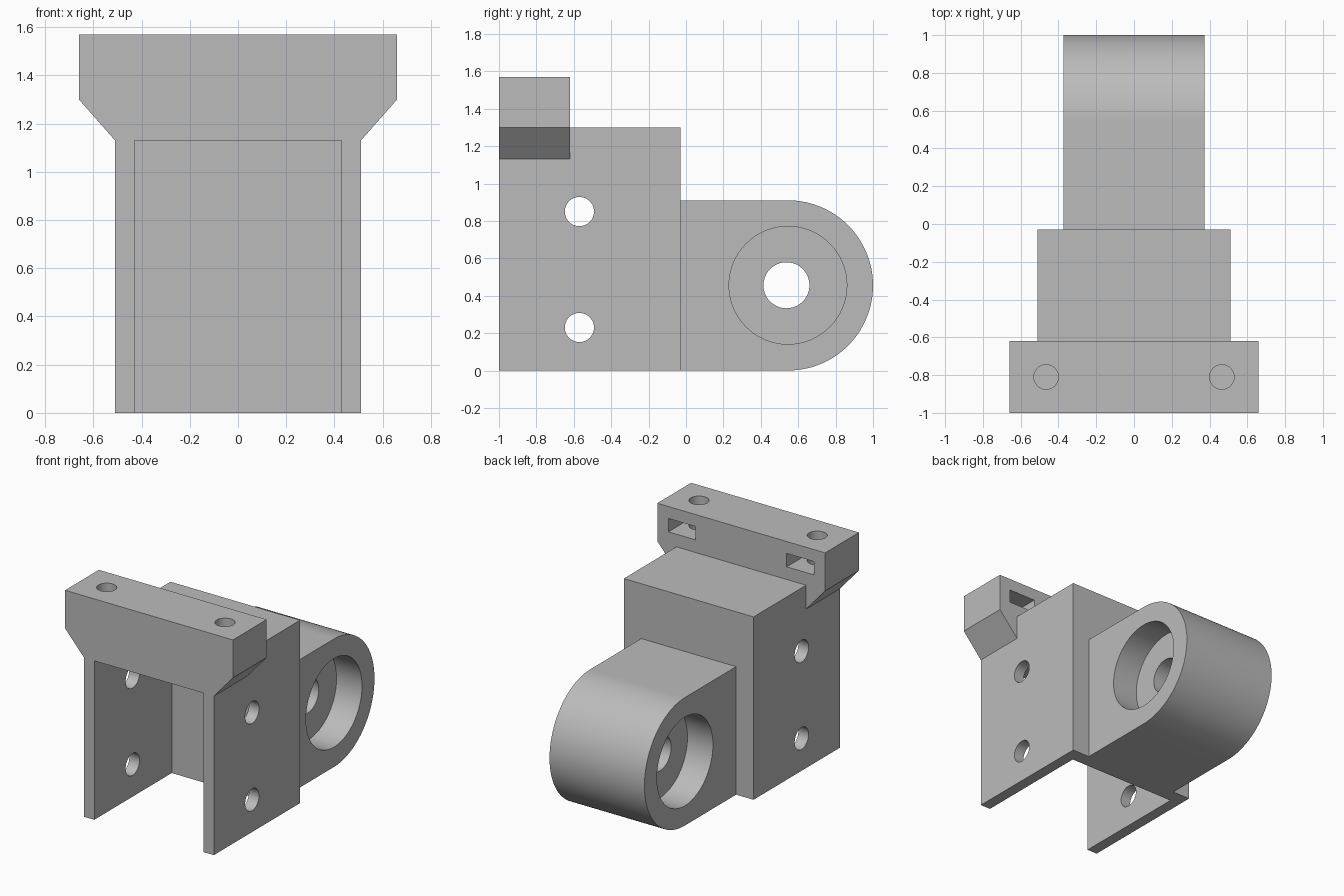
import bpy
import bmesh
import math

default_cube = bpy.data.objects.get("Cube")
if default_cube:
    bpy.data.objects.remove(default_cube, do_unlink=True)

grey = bpy.data.materials.new("plain_grey")
grey.use_nodes = True
grey.diffuse_color = (0.5, 0.5, 0.5, 1)
grey.node_tree.nodes["Principled BSDF"].inputs["Base Color"].default_value = (0.5, 0.5, 0.5, 1)


def prism(name, points, axis, lo, hi):
    """Extrude a 2D outline along an axis: x uses (y, z), y uses (x, z), z uses (x, y)."""
    place = {"x": lambda p, h: (h, p[0], p[1]),
             "y": lambda p, h: (p[0], h, p[1]),
             "z": lambda p, h: (p[0], p[1], h)}[axis]
    bm = bmesh.new()
    bottom = [bm.verts.new(place(p, lo)) for p in points]
    top = [bm.verts.new(place(p, hi)) for p in points]
    bm.faces.new(bottom)
    bm.faces.new(top)
    n = len(points)
    for i in range(n):
        j = (i + 1) % n
        bm.faces.new((bottom[i], bottom[j], top[j], top[i]))
    bmesh.ops.recalc_face_normals(bm, faces=bm.faces)
    mesh = bpy.data.meshes.new(name)
    bm.to_mesh(mesh)
    bm.free()
    mesh.materials.append(grey)
    obj = bpy.data.objects.new(name, mesh)
    bpy.context.collection.objects.link(obj)
    return obj


def rect(a, b, c, d):
    return [(a, c), (b, c), (b, d), (a, d)]


def arc(u, v, r, start=0, end=360, steps=64):
    count = steps if end - start == 360 else steps + 1
    angles = [math.radians(start + (end - start) * i / steps) for i in range(count)]
    return [(u + r * math.cos(a), v + r * math.sin(a)) for a in angles]


def combine(target, tool, operation):
    """Apply a boolean and discard the tool object."""
    mod = target.modifiers.new("boolean", "BOOLEAN")
    mod.operation = operation
    mod.solver = "EXACT"
    mod.object = tool
    tool.hide_render = True
    bpy.context.view_layer.objects.active = target
    bpy.ops.object.modifier_apply(modifier=mod.name)
    bpy.data.objects.remove(tool, do_unlink=True)


# Main housing block
bracket = prism("hinge_bracket", rect(-0.51, 0.51, -1, -0.03), "z", 0, 1.3)

# Flared mounting bar across the front top
bar_outline = [(-0.51, 1.13), (0.51, 1.13), (0.66, 1.3), (0.66, 1.57), (-0.66, 1.57), (-0.66, 1.3)]
combine(bracket, prism("mounting_bar", bar_outline, "y", -1, -0.62), "UNION")

# Rounded hinge lug at the back
lug_y, lug_z, lug_r = 0.545, 0.456, 0.455
lug_outline = [(-0.08, 0.001 + lug_z - lug_r - 0.002)] + arc(lug_y, lug_z, lug_r, -90, 90) + [(-0.08, lug_z + lug_r)]
lug_outline = [(y, max(0, z - 0.001)) for y, z in lug_outline]
combine(bracket, prism("hinge_lug", lug_outline, "x", -0.373, 0.373), "UNION")

# Channel open at the front and underside
combine(bracket, prism("channel", rect(-0.43, 0.43, -1.2, -0.13), "z", -0.2, 1.13), "DIFFERENCE")

# Hinge bore and its recess on each side
combine(bracket, prism("hinge_bore", arc(lug_y - 0.008, lug_z, 0.123), "x", -0.6, 0.6), "DIFFERENCE")
for lo, hi in ((0.173, 0.6), (-0.6, -0.173)):
    combine(bracket, prism("bore_recess", arc(lug_y, lug_z, 0.315), "x", lo, hi), "DIFFERENCE")

# Pin holes through both side walls
for z in (0.23, 0.85):
    combine(bracket, prism("pin_hole", arc(-0.57, z, 0.078, steps=48), "x", -0.8, 0.8), "DIFFERENCE")

# Bolt holes in the bar with nut slots opening to the rear
for side in (-1, 1):
    x = side * 0.465
    combine(bracket, prism("bolt_hole", arc(x, -0.81, 0.065, steps=48), "z", 1.25, 1.7), "DIFFERENCE")
    slot = [(x - 0.107, -0.5), (x - 0.107, -0.872), (x, -0.934), (x + 0.107, -0.872), (x + 0.107, -0.5)]
    combine(bracket, prism("nut_slot", slot, "z", 1.39, 1.485), "DIFFERENCE")

# Smooth the round walls, keep the edges crisp
bpy.ops.object.select_all(action="DESELECT")
bracket.select_set(True)
bpy.context.view_layer.objects.active = bracket
bpy.ops.object.shade_smooth_by_angle(angle=math.radians(30))
